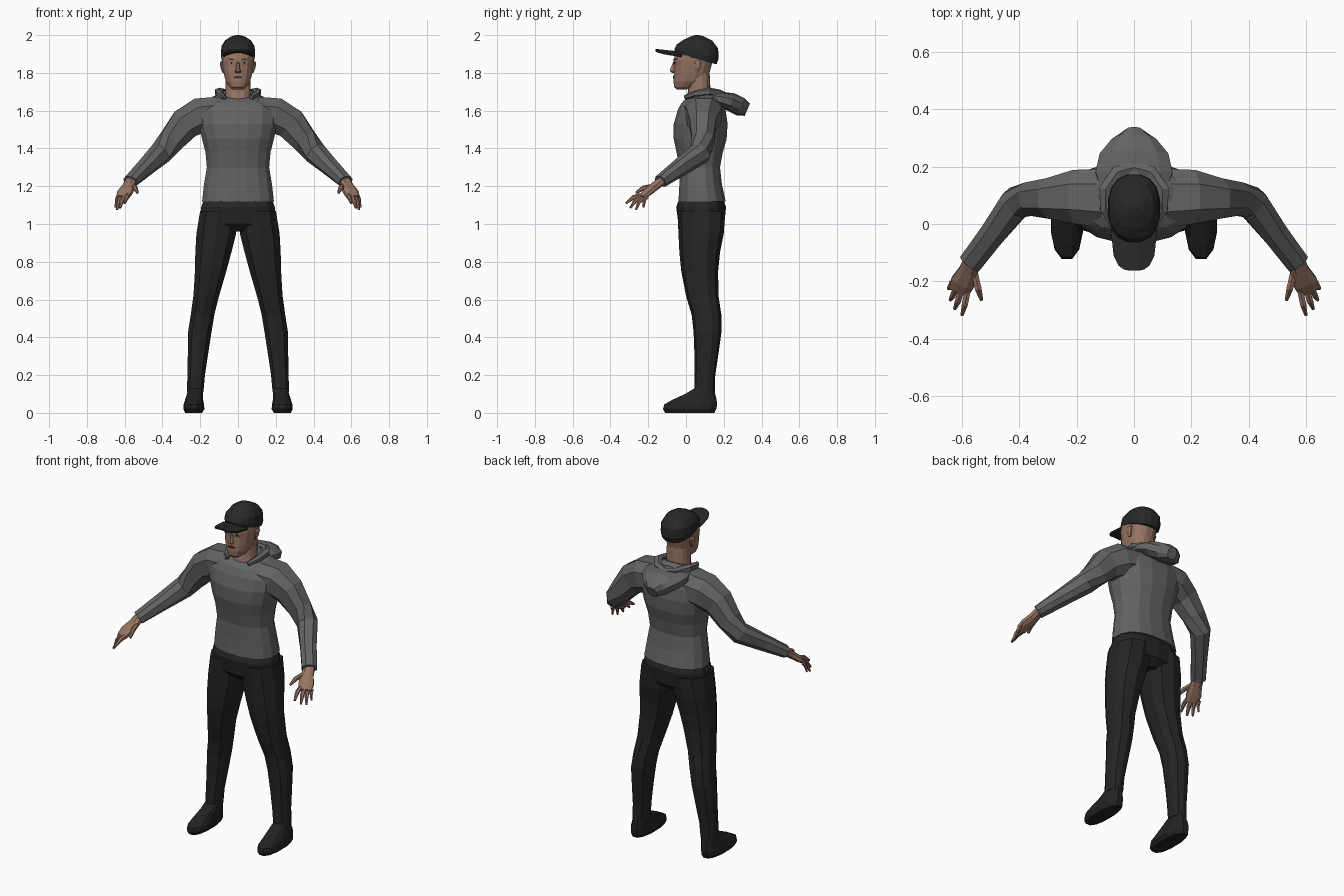
import bpy, bmesh, math
from mathutils import Vector
from mathutils.bvhtree import BVHTree

cube = bpy.data.objects.get("Cube")
if cube:
    bpy.data.objects.remove(cube)


def material(name, r, g, b):
    m = bpy.data.materials.new(name)
    m.use_nodes = True
    m.diffuse_color = (r, g, b, 1)
    bsdf = m.node_tree.nodes["Principled BSDF"]
    bsdf.inputs["Base Color"].default_value = (r, g, b, 1)
    bsdf.inputs["Roughness"].default_value = 0.9
    return m


GREY = material("sweater grey", .125, .125, .125)
BLACK = material("trouser black", .018, .018, .019)
CAP = material("cap black", .021, .021, .021)
SHOE = material("shoe black", .016, .016, .016)
SKIN = material("skin", .31, .175, .125)
BROW = material("brow brown", .04, .025, .02)
WHITE = material("eye white", .35, .32, .3)
IRIS = material("iris dark", .01, .008, .007)
LIP = material("lip brown", .13, .06, .05)


def finish(name, bm, mat, mirror=False):
    bmesh.ops.recalc_face_normals(bm, faces=bm.faces)
    me = bpy.data.meshes.new(name)
    bm.to_mesh(me)
    bm.free()
    me.materials.append(mat)
    ob = bpy.data.objects.new(name, me)
    bpy.context.collection.objects.link(ob)
    if mirror:
        ob.modifiers.new("mirror", "MIRROR").use_mirror_merge = False
    return ob


def skin_rings(name, rings, mat, mirror=False):
    """Join successive closed rings of points and cap both ends."""
    bm = bmesh.new()
    loops = [[bm.verts.new(p) for p in r] for r in rings]
    n = len(loops[0])
    for a, b in zip(loops, loops[1:]):
        for i in range(n):
            j = (i + 1) % n
            bm.faces.new((a[i], a[j], b[j], b[i]))
    bm.faces.new(loops[0])
    bm.faces.new(loops[-1])
    return finish(name, bm, mat, mirror)


def oval(n, power=.85):
    """Unit rounded-square outline."""
    for i in range(n):
        t = 2 * math.pi * (i + .5) / n
        c, s = math.cos(t), math.sin(t)
        yield (math.copysign(abs(c) ** power, c), math.copysign(abs(s) ** power, s))


def stack(name, rows, mat, n=14, mirror=False):
    """Level rings: z, x min, x max, y min, y max, optional tilt along y."""
    rings = []
    for z, x0, x1, y0, y1, *tilt in rows:
        k = tilt[0] if tilt else 0
        rx, ry = (x1 - x0) / 2, (y1 - y0) / 2
        e = list(oval(n))
        mx, my = max(u for u, v in e), max(v for u, v in e)
        rings.append([((x0 + x1) / 2 + rx * u / mx, (y0 + y1) / 2 + ry * v / my,
                       z + k * ry * v / my) for u, v in e])
    return skin_rings(name, rings, mat, mirror)


def centred(name, rows, mat, n=14):
    return stack(name, [(z, -w, w, *rest) for z, w, *rest in rows], mat, n)


def tube(name, path, mat, n=8, mirror=False):
    """Rings square to a path: point, half height, half width."""
    pts = [Vector(p) for p, _, _ in path]
    rings = []
    for i, (_, up, side) in enumerate(path):
        t = (pts[min(i + 1, len(pts) - 1)] - pts[max(i - 1, 0)]).normalized()
        s = t.cross(Vector((0, 0, 1))).normalized()
        w = s.cross(t)
        rings.append([pts[i] + s * side * u + w * up * v for u, v in oval(n)])
    return skin_rings(name, rings, mat, mirror)


# Sweater body, sleeves and hood
centred("sweater", [
    (1.12, .19, -.04, .21), (1.21, .18, -.035, .19), (1.30, .165, -.035, .18),
    (1.38, .172, -.05, .195), (1.45, .19, -.065, .215), (1.53, .21, -.065, .22),
    (1.60, .215, -.045, .21), (1.65, .18, -.025, .19, .1),
    (1.68, .10, -.01, .16, .3), (1.69, .075, .0, .145, .4)], GREY, 16)
tube("sleeve", [
    ((.10, .09, 1.59), .09, .11), ((.20, .095, 1.575), .10, .10),
    ((.28, .09, 1.53), .09, .075), ((.35, .09, 1.445), .072, .062),
    ((.41, .075, 1.375), .06, .058), ((.49, -.03, 1.30), .047, .048),
    ((.57, -.135, 1.225), .034, .044)], GREY, 8, True)
tube("hood", [
    ((0, .09, 1.67), .035, .11), ((0, .18, 1.66), .04, .14), ((0, .24, 1.645), .05, .125),
    ((0, .29, 1.62), .05, .08), ((0, .325, 1.605), .035, .03)], GREY, 10)
tube("hood_collar", [
    ((.07, -.005, 1.67), .012, .012), ((.10, .05, 1.69), .018, .02),
    ((.10, .12, 1.70), .022, .025), ((.06, .18, 1.69), .022, .025),
    ((-.01, .20, 1.68), .02, .025)], GREY, 6, True)

# Trousers and shoes
centred("trouser_seat", [
    (1.15, .175, -.03, .19), (1.09, .195, -.052, .212), (1.0, .205, -.04, .203),
    (.96, .09, .0, .16)], BLACK)
stack("trouser_leg", [
    (1.07, .005, .20, -.045, .208), (.95, .01, .22, -.04, .20), (.85, .035, .226, -.035, .18),
    (.75, .062, .228, -.025, .17), (.62, .10, .236, 0, .172), (.52, .125, .25, .03, .187),
    (.43, .14, .264, .04, .188), (.30, .16, .266, .045, .17), (.20, .175, .268, .045, .155),
    (.11, .183, .27, .045, .152)], BLACK, 10, True)
stack("shoe", [
    (0, .19, .28, -.11, .15), (.02, .178, .29, -.122, .16), (.045, .18, .288, -.115, .165),
    (.07, .185, .28, -.07, .162), (.10, .185, .27, -.005, .155),
    (.13, .19, .265, .045, .15)], SHOE, 12, True)

# Hands
tube("palm", [
    ((.565, -.125, 1.23), .024, .03), ((.578, -.165, 1.20), .022, .036),
    ((.598, -.205, 1.168), .02, .045), ((.61, -.235, 1.142), .014, .038)], SKIN, 8, True)
for finger, root, tip, r in [
        ("index", (.58, -.23, 1.155), (.60, -.318, 1.11), .012),
        ("middle", (.603, -.23, 1.147), (.625, -.295, 1.085), .012),
        ("ring", (.622, -.222, 1.143), (.641, -.265, 1.075), .011),
        ("little", (.636, -.205, 1.145), (.648, -.225, 1.088), .01),
        ("thumb", (.555, -.175, 1.20), (.532, -.265, 1.165), .013)]:
    a, b = Vector(root), Vector(tip)
    bend = a.lerp(b, .5) + Vector((0, -.006, .008))
    tube(finger + "_finger", [(a, r, r), (bend, r, r), (b, r * .5, r * .5)], SKIN, 6, True)

# Neck and head
centred("neck", [(1.64, .07, .0, .14), (1.70, .066, .01, .13), (1.80, .064, .015, .125)], SKIN)
head_rows = [
    (1.712, .028, -.05, .0), (1.725, .045, -.063, .05), (1.755, .064, -.066, .10),
    (1.79, .074, -.065, .122), (1.84, .083, -.062, .135), (1.865, .085, -.066, .142),
    (1.91, .085, -.055, .15), (1.95, .06, -.02, .12)]
head = centred("head", head_rows, SKIN, 16)
stack("nose", [(1.80, -.012, .012, -.072, -.04), (1.807, -.017, .017, -.085, -.04),
               (1.82, -.012, .012, -.084, -.04), (1.858, -.007, .007, -.068, -.04)], SKIN, 8)
stack("ear", [(1.80, .072, .082, .05, .065), (1.825, .072, .092, .042, .075),
              (1.85, .074, .096, .042, .082), (1.863, .076, .09, .052, .075)], SKIN, 8, True)

# Face plates, laid on the head surface
bvh = BVHTree.FromPolygons([v.co.copy() for v in head.data.vertices],
                           [list(p.vertices) for p in head.data.polygons])


def plate(name, cx, cz, w, h, mat, lift=.002, slope=0, mirror=True):
    bm = bmesh.new()
    verts = []
    for i in range(10):
        t = 2 * math.pi * i / 10
        x, z = cx + w * math.cos(t), cz + h * math.sin(t) + slope * w * math.cos(t)
        hit = bvh.ray_cast(Vector((x, -1, z)), Vector((0, 1, 0)))[0]
        verts.append(bm.verts.new((x, hit.y - lift, z)))
    back = bmesh.ops.extrude_face_region(bm, geom=[bm.faces.new(verts)])
    for v in back["geom"]:
        if isinstance(v, bmesh.types.BMVert):
            v.co.y += .006
    return finish(name, bm, mat, mirror)


plate("brow", .036, 1.872, .02, .004, BROW, .003, .15)
plate("eye", .034, 1.853, .014, .006, WHITE)
plate("iris", .034, 1.853, .006, .006, IRIS, .003)
plate("lips", 0, 1.777, .026, .008, LIP, .003, mirror=False)
plate("mouth_line", 0, 1.778, .024, .002, IRIS, .004, mirror=False)

# Cap crown and curved brim
centred("cap_crown", [
    (1.875, .086, -.058, .162, -.27), (1.90, .091, -.062, .173, -.2),
    (1.94, .087, -.048, .17, -.1), (1.972, .068, -.015, .14, -.03),
    (1.993, .036, .025, .095), (2.0, .012, .05, .07)], CAP, 16)
bm = bmesh.new()
rows = []
for i in range(9):
    u = i / 4 - 1
    front, base = -.162 + .05 * u ** 4, .01 * u * u - .03
    rows.append([bm.verts.new((.079 * u * (1 - .12 * v), base + (front - base) * v,
                               1.908 + .014 * v - .02 * u * u)) for v in (0, .5, 1)])
for a, b in zip(rows, rows[1:]):
    for k in range(2):
        bm.faces.new((a[k], a[k + 1], b[k + 1], b[k]))
brim = finish("cap_brim", bm, CAP)
solid = brim.modifiers.new("thickness", "SOLIDIFY")
solid.thickness, solid.offset = .01, 0
